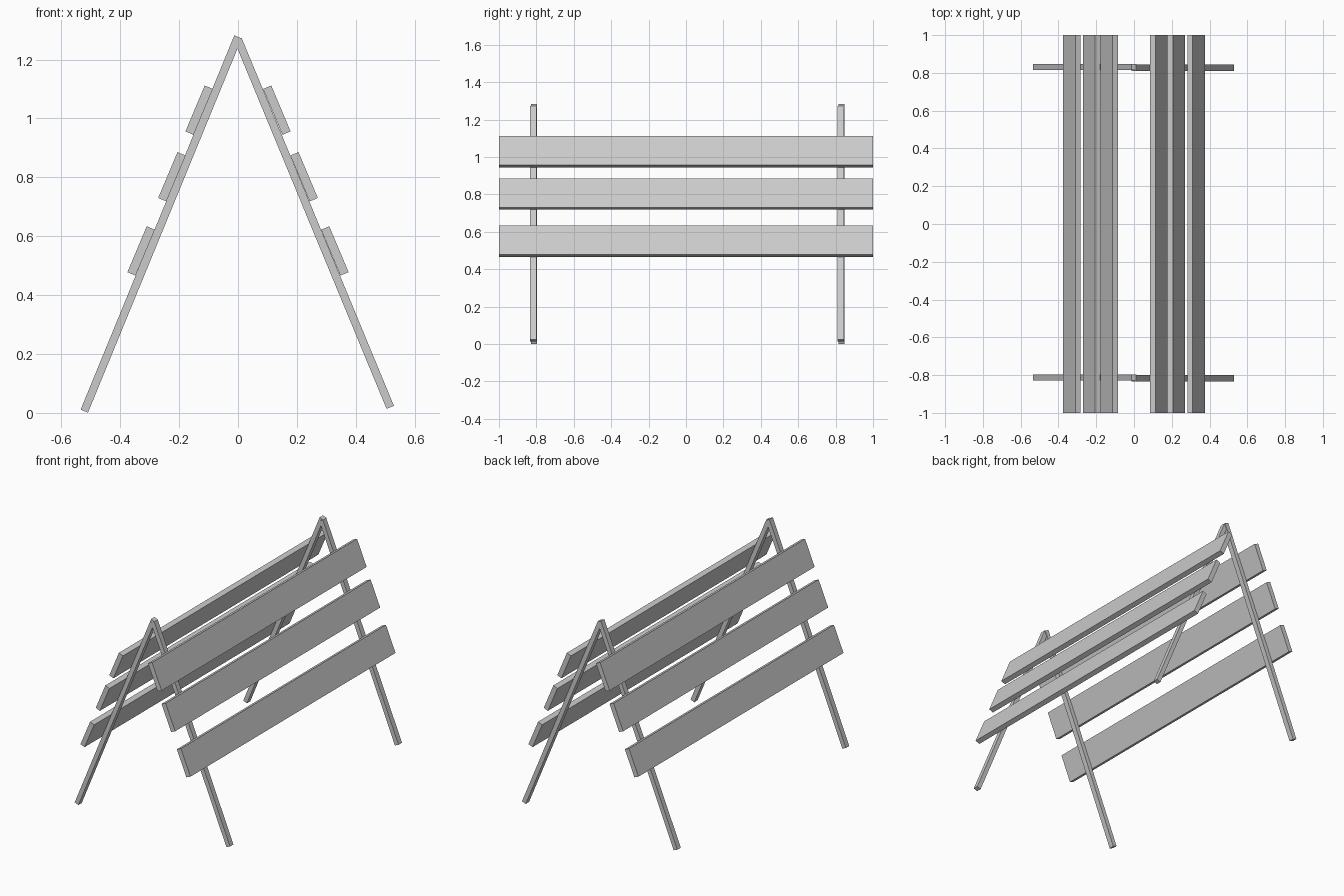
import bpy
from math import radians, atan2, hypot
from mathutils import Matrix

if "Cube" in bpy.data.objects:
    bpy.data.objects.remove(bpy.data.objects["Cube"])

def box(name, size, loc, tilt):
    """Box tilted about the y axis."""
    bpy.ops.mesh.primitive_cube_add(size=1, location=loc, rotation=(0, tilt, 0))
    ob = bpy.context.object
    ob.name = name
    ob.data.transform(Matrix.Diagonal((*size, 1)))
    return ob

def leg(name, bottom, top, y):
    """Square bar between two (x, z) points."""
    dx, dz = top[0] - bottom[0], top[1] - bottom[1]
    centre = ((bottom[0] + top[0]) / 2, y, (bottom[1] + top[1]) / 2)
    return box(name, (0.027, 0.033, hypot(dx, dz)), centre, atan2(dx, dz))

# A-frame legs at both ends, crossing at the top
for end, y_left, y_right in (("front", -0.813, -0.817), ("back", 0.831, 0.827)):
    leg(end + "_left_leg", (-0.522, 0.006), (0.0, 1.277), y_left)
    leg(end + "_right_leg", (0.517, 0.019), (0.0, 1.268), y_right)

# Three boards resting on the outer faces of each pair of legs
for i, (x, z) in enumerate(((0.132, 1.028), (0.2245, 0.802), (0.329, 0.55))):
    for side, s in (("left", -1), ("right", 1)):
        box(f"{side}_board_{i + 1}", (0.03, 2.0, 0.169), (s * x, 0, z),
            radians(-22.8 * s))
